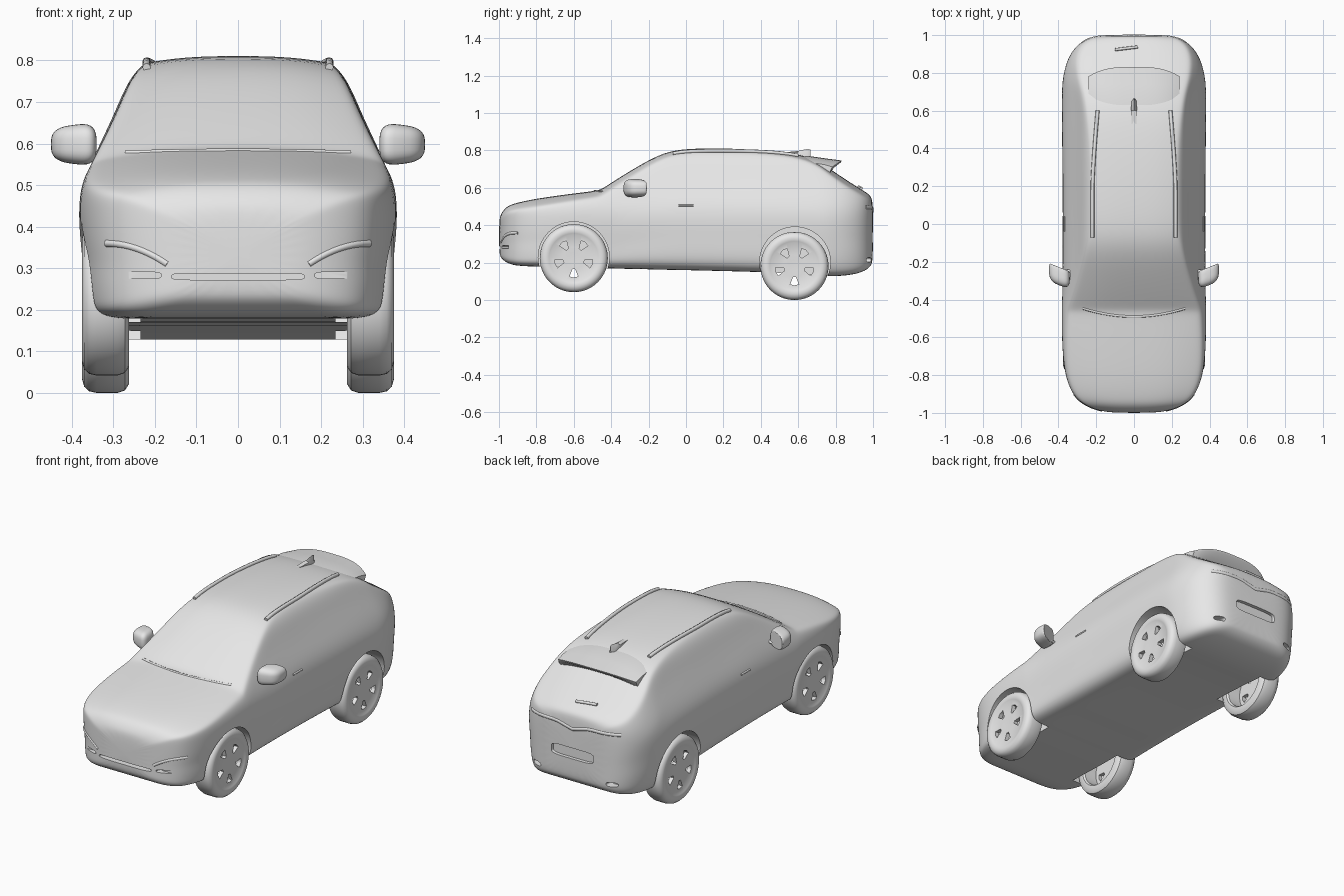
import bpy, bmesh, math
from mathutils import Vector, Matrix
from mathutils.bvhtree import BVHTree

cube = bpy.data.objects.get("Cube")
if cube:
    bpy.data.objects.remove(cube, do_unlink=True)

GREY = (0.8, 0.8, 0.8, 1)
grey = bpy.data.materials.new("light grey")
grey.use_nodes = True
grey.diffuse_color = GREY
for node in grey.node_tree.nodes:
    if node.type == "BSDF_PRINCIPLED":
        node.inputs["Base Color"].default_value = GREY


def add(name, data):
    obj = bpy.data.objects.new(name, data)
    bpy.context.scene.collection.objects.link(obj)
    return obj


def mesh_object(name, verts, faces):
    mesh = bpy.data.meshes.new(name)
    mesh.from_pydata(verts, [], faces)
    bm = bmesh.new()
    bm.from_mesh(mesh)
    bmesh.ops.remove_doubles(bm, verts=bm.verts, dist=1e-5)
    bmesh.ops.recalc_face_normals(bm, faces=bm.faces)
    bm.to_mesh(mesh)
    bm.free()
    return add(name, mesh)


def loft(name, rings):
    """Closed rings joined in order, with both ends capped."""
    n = len(rings[0])
    verts = [v for ring in rings for v in ring]
    faces = [(r * n + i, r * n + (i + 1) % n, (r + 1) * n + (i + 1) % n, (r + 1) * n + i)
             for r in range(len(rings) - 1) for i in range(n)]
    faces += [tuple(range(n)), tuple(range(len(verts) - n, len(verts)))]
    return mesh_object(name, verts, faces)


def finish(obj, cutters=(), subdivide=0, angle=35):
    """Bake modifiers to a plain mesh, then shade it."""
    if subdivide:
        mod = obj.modifiers.new("smooth", "SUBSURF")
        mod.levels = subdivide
    for cutter in cutters:
        mod = obj.modifiers.new("cut", "BOOLEAN")
        mod.operation, mod.solver, mod.object = "DIFFERENCE", "EXACT", cutter
    bpy.context.view_layer.update()
    graph = bpy.context.evaluated_depsgraph_get()
    mesh = bpy.data.meshes.new_from_object(obj.evaluated_get(graph))
    name = obj.name
    for old in [obj, *cutters]:
        bpy.data.objects.remove(old, do_unlink=True)
    new = add(name, mesh)
    mesh.materials.clear()
    mesh.materials.append(grey)
    bpy.ops.object.select_all(action="DESELECT")
    new.select_set(True)
    bpy.context.view_layer.objects.active = new
    bpy.ops.object.shade_smooth_by_angle(angle=math.radians(angle))
    return new


def prism(name, points, a, b, place):
    return loft(name, [[place(u, v, w) for u, v in points] for w in (a, b)])


def oval(cx, cz, rx, rz, power=1.0, n=32):
    def p(t):
        return math.copysign(abs(t) ** power, t)
    angles = [2 * math.pi * i / n for i in range(n)]
    return [(cx + rx * p(math.cos(t)), cz + rz * p(math.sin(t))) for t in angles]


def lerp(table, t):
    for (a, va), (b, vb) in zip(table, table[1:]):
        if t <= b:
            return va + (vb - va) * max(0, (t - a) / (b - a))
    return table[-1][1]


# Body shell: stations are y, half width, bottom, top
STATIONS = [(-1, .11, .25, .43), (-.988, .19, .222, .465), (-.96, .26, .2, .5),
            (-.92, .312, .185, .516), (-.85, .35, .18, .533), (-.75, .374, .178, .55),
            (-.6, .382, .172, .57), (-.5, .383, .17, .582), (-.465, .383, .17, .588),
            (-.44, .383, .17, .6), (-.38, .381, .168, .64), (-.25, .38, .166, .72),
            (-.12, .38, .162, .79), (0, .38, .16, .81), (.2, .38, .155, .812),
            (.4, .383, .15, .803), (.58, .384, .142, .785), (.7, .384, .132, .752),
            (.77, .38, .127, .7), (.85, .362, .13, .647), (.92, .327, .142, .602),
            (.965, .28, .16, .575), (.99, .225, .185, .555), (1, .15, .21, .52)]
WIDTH = [(.12, .88), (.16, .91), (.2, .945), (.25, .97), (.3, .968), (.36, .99),
         (.42, 1), (.47, 1), (.52, .97), (.55, .925), (.585, .885), (.635, .815),
         (.705, .74), (.765, .675), (.79, .615)]
DROP = [(-1, .03), (-.8, .045), (-.5, .034), (-.2, .033), (0, .02), (.6, .02), (.8, .035), (1, .03)]


def body_ring(y, w, low, top):
    edge = top - lerp(DROP, y)
    half = [(w * q, low) for q in (.3, .6, .82)]
    for s in (.05, .15, .28, .42, .56, .7, .83, .94):
        z = low + s * (edge - low)
        half.append((w * lerp(WIDTH, z), z))
    rim = w * lerp(WIDTH, edge)
    half += [(rim * q, top - (top - edge) * q ** 3) for q in (.985, .88, .6, .3)]
    right = [(x, y, z) for x, z in half]
    return [(0, y, low), *right, (0, y, top)] + [(-x, y, z) for x, y, z in reversed(right)]


body = loft("body_shell", [body_ring(*s) for s in STATIONS])

# Openings: wheel arches, grille slot, fog recesses, plate recess, exhausts
AXLES = {"front": (-.6, .228, .19), "rear": (.583, .202, .189)}


def along_x(y, z, x):
    return (x, y, z)


def along_y(x, z, y):
    return (x, y, z)


cutters = []
for cy, cz, r in AXLES.values():
    for s in (-1, 1):
        cutters.append(prism("cutter", oval(cy, cz, r, r, n=64), s * .235, s * .6, along_x))
cutters.append(prism("cutter", oval(0, .28, .16, .008, .4), -1.1, -.968, along_y))
cutters.append(prism("cutter", oval(0, .335, .13, .03, .4), .98, 1.1, along_y))
for s in (-1, 1):
    cutters.append(prism("cutter", oval(s * .235, .283, .05, .008, .5), -1.1, -.95, along_y))
    cutters.append(prism("cutter", oval(s * .23, .215, .03, .012, .7), .94, 1.1, along_y))
body = finish(body, cutters, subdivide=2)

bm = bmesh.new()
bm.from_mesh(body.data)
skin = BVHTree.FromBMesh(bm)
bm.free()


def surface_tube(name, points, axis, side, radius, lift=0.0):
    """Thin tube laid on the body, dropped along an axis from one side."""
    path = []
    direction = Vector([-side if i == axis else 0 for i in range(3)])
    for u, v in points:
        start = [u, v]
        start.insert(axis, side * 2)
        hit = skin.ray_cast(Vector(start), direction)[0]
        if hit:
            path.append(hit - direction * lift)
    curve = bpy.data.curves.new(name, "CURVE")
    curve.dimensions = "3D"
    curve.bevel_depth, curve.bevel_resolution, curve.use_fill_caps = radius, 2, True
    spline = curve.splines.new("POLY")
    spline.points.add(len(path) - 1)
    for point, co in zip(spline.points, path):
        point.co = (*co, 1)
    finish(add(name, curve), angle=50)


def span(a, b, n, f):
    return [f(a + (b - a) * i / n) for i in range(n + 1)]


# Trim that follows the body
for s, label in ((-1, "right"), (1, "left")):
    surface_tube(label + "_roof_rail",
                 span(-.07, .6, 14, lambda y: (s * (.22 - .09 * max(0, y - .2) ** 1.3), y)),
                 2, 1, .01, .005)
    surface_tube(label + "_door_handle", span(-.04, .04, 4, lambda y: (y, .505)), 0, s, .005)
    surface_tube(label + "_bumper_lip",
                 span(.17, .315, 10, lambda x: (s * x, .36 - .05 * ((.315 - x) / .145) ** 2)),
                 1, -1, .009, -.005)
surface_tube("windshield_cowl", span(-.27, .27, 16, lambda x: (x, -.49 + .6 * x * x)), 2, 1, .007, -.003)
surface_tube("rear_wiper", span(-.1, .02, 4, lambda x: (x, .935 + .12 * x)), 2, 1, .008, .006)
surface_tube("tail_crease", span(-.27, .27, 18, lambda x: (x, .47 + .025 * min(1, abs(x) / .1))),
             1, 1, .012, -.008)

# Roof spoiler growing out of the roof and overhanging the rear window
rings = []
for i in range(25):
    q = i / 12 - 1
    tip = .832 - .05 * abs(q) ** 3
    fall = .034 * abs(q) ** 3
    profile = [(.58, .77), (.66, .7695), (.74, .758), (tip, .746), (tip - .005, .735),
               (.755, .69), (.64, .72)]
    rings.append([(.24 * q, y, z - fall) for y, z in profile])
finish(loft("roof_spoiler", rings))

# Roof antenna fin
fin = [(.012, .53, .79, .785), (.015, .6, .79, .797), (.014, .65, .77, .808), (.006, .665, .75, .804)]
finish(loft("antenna_fin", [[(-w, y, .75), (w, y, .75), (w, y, low), (0, y, top), (-w, y, low)]
                            for w, y, low, top in fin]))

# Door mirrors: squared ovals with a flat back, on a short foot
for s, label in ((-1, "right"), (1, "left")):
    bm = bmesh.new()
    bmesh.ops.create_uvsphere(bm, u_segments=32, v_segments=20, radius=1)
    for v in bm.verts:
        x, y, z = [math.copysign(abs(c) ** .65, c) for c in v.co]
        y = min(y, .6)
        taper = 1 - .15 * x
        v.co = (s * (.395 + .055 * x), -.265 + .06 * y + .022 * x, .598 + .047 * z * taper)
    bmesh.ops.recalc_face_normals(bm, faces=bm.faces)
    mesh = bpy.data.meshes.new("mirror")
    bm.to_mesh(mesh)
    bm.free()
    finish(add(label + "_mirror", mesh))
    finish(prism(label + "_mirror_foot", oval(-.27, .57, .03, .012), s * .3, s * .37, along_x))

# Wheels: turned profile (radius, x) with five openings
PROFILE = [(0, .366), (.03, .367), (.06, .368), (.125, .368), (.132, .372), (.15, .375),
           (.167, .37), (.178, .358), (.182, .34), (.182, .29), (.176, .272), (.16, .262),
           (.135, .262), (.127, .272), (.124, .345), (0, .345)]
SEG = 56
OPENING = [(.058, -.007), (.058, .007), (.098, .023), (.104, 0), (.098, -.023)]
HUBS = {"front": (-.6, .224), "rear": (.58, .182)}
for end, (cy, hub) in HUBS.items():
    for s, label in ((-1, "right"), (1, "left")):
        verts, faces, n = [], [], len(PROFILE)
        for k in range(SEG):
            t = 2 * math.pi * k / SEG
            verts += [(s * x, cy + p * math.cos(t), hub + p * math.sin(t)) for p, x in PROFILE]
            m = (k + 1) % SEG
            faces += [(k * n + i, k * n + i + 1, m * n + i + 1, m * n + i) for i in range(n - 1)]
        wheel = mesh_object(f"{label}_{end}_wheel", verts, faces)
        holes = []
        for k in range(5):
            turn = Matrix.Rotation(-math.pi / 2 + k * math.tau / 5, 2)
            shape = [turn @ Vector(p) for p in OPENING]
            holes.append(prism("cutter", [(cy + a, hub + b) for a, b in shape],
                               s * .3, s * .45, along_x))
        finish(wheel, holes)
